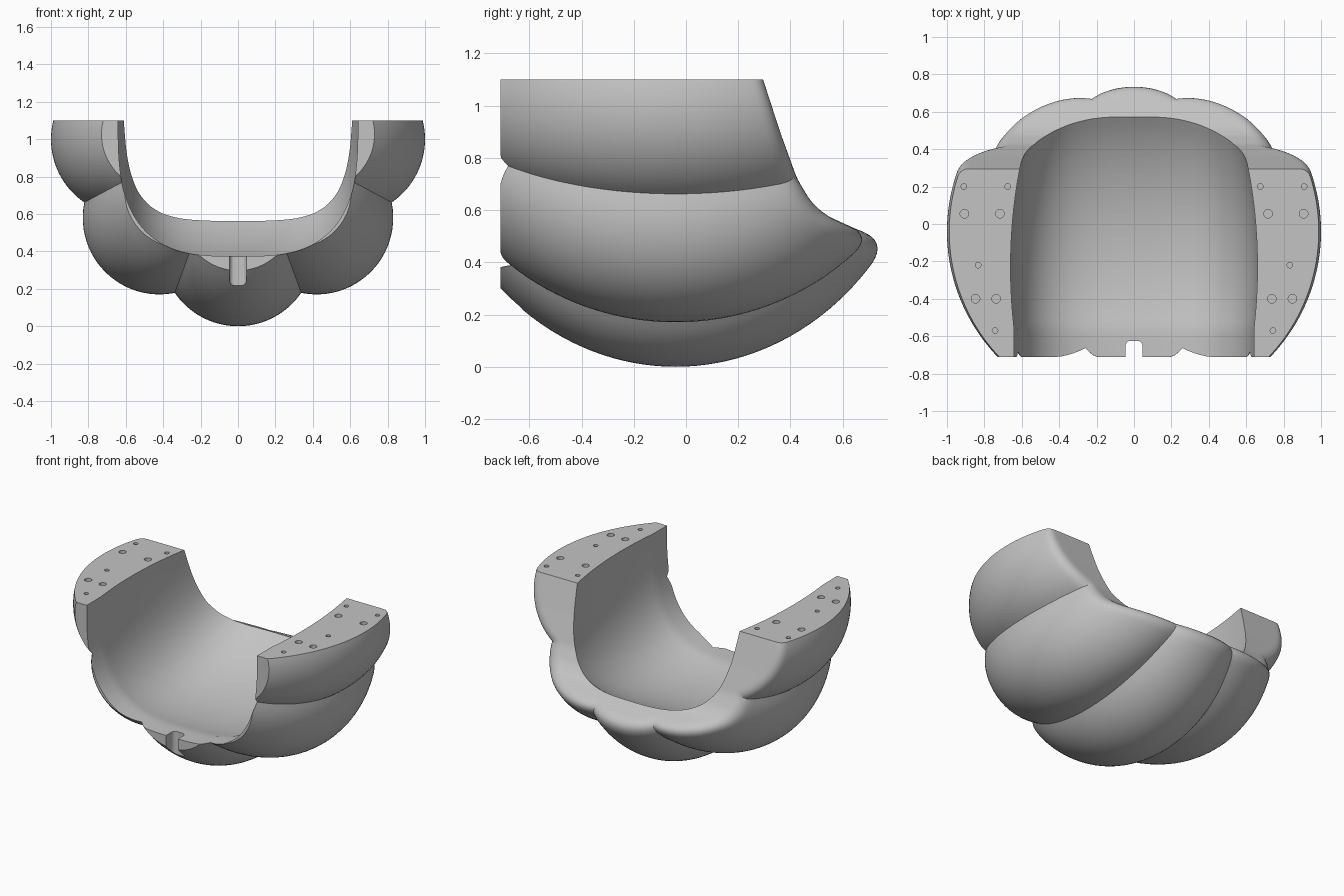
import bpy, bmesh, math
from mathutils import Vector, Matrix

cube = bpy.data.objects.get("Cube")
if cube:
    bpy.data.objects.remove(cube, do_unlink=True)

TOP, FRONT = 1.1, -0.71
LOBE_R = 0.41
# Lobe centres as (sideways, down) from the long axis
LOBES = [Vector((0.59, 0.10)), Vector((0.42, 0.52)), Vector((0, 0.69))]
LOBES += [Vector((-c.x, c.y)) for c in LOBES[1::-1]]
# Back rim outline as (height, y), top to bottom
RIM = [(1.1, 0.295), (0.9, 0.36), (0.72, 0.425), (0.64, 0.473), (0.6, 0.51),
       (0.575, 0.545), (0.555, 0.59), (0.53, 0.645), (0.485, 0.76), (0.3, 1.2)]


def bisect(f, lo, hi):
    """Root of a function that rises from negative to positive."""
    for _ in range(40):
        mid = (lo + hi) / 2
        if f(mid) < 0:
            lo = mid
        else:
            hi = mid
    return (lo + hi) / 2


def rim_y(z):
    for (z0, y0), (z1, y1) in zip(RIM, RIM[1:]):
        if z >= z1:
            return y0 + (y1 - y0) * (z0 - z) / (z0 - z1)
    return RIM[-1][1]


def lobe_radius(a):
    """Farthest lobe circle hit by a ray from the axis."""
    d = Vector((math.cos(a), math.sin(a)))
    best = 0
    for c in LOBES:
        along = c.dot(d)
        disc = along ** 2 - c.length_squared + LOBE_R ** 2
        if disc > 0:
            best = max(best, along + math.sqrt(disc))
    return best


def swell(y, centre, half):
    return math.sqrt(max(0.0, 1 - ((y - centre) / half) ** 2))


def inner_radius(a, y):
    """Rounded U cavity, straight near the front."""
    y = max(y, -0.56)
    w = 0.66 * swell(y, -0.23, 1.38)
    d = 0.77 * swell(y, -0.2, 1.08)
    return (abs(math.cos(a) / w) ** 3 + abs(math.sin(a) / d) ** 3) ** (-1 / 3)


def profile(a):
    """Closed section of the shell in (y, radius) at one angle."""
    big, s = lobe_radius(a), abs(math.sin(a))

    def outer(y):
        return Vector((y, big * swell(y, -0.04, 0.98)))

    def inner(y):
        return Vector((y, inner_radius(a, y)))

    def rim(r):
        return Vector((rim_y(TOP - r * s), r))

    # Front edge moves back where a groove cuts through the wall
    start = FRONT
    gap = lambda y: outer(y).y - inner(y).y - 0.002
    if gap(start) < 0:
        start = bisect(gap, FRONT, -0.4)
    corner = outer(bisect(lambda y: y - rim(outer(y).y).x, 0, 0.93))
    end = inner(bisect(lambda y: y - rim(inner(y).y).x, 0, 0.85))

    # Rounded outer edge of the back rim
    f = min(0.045 + 0.06 * s, 0.65 * (corner - end).length)
    ya = bisect(lambda y: f - (outer(y) - corner).length, 0, corner.x)
    rb = bisect(lambda r: f - (rim(r) - corner).length, end.y, corner.y)
    A, B = outer(ya), rim(rb)

    pts = [outer(start + (ya - start) * i / 36) for i in range(36)]
    for i in range(9):
        t = i / 8
        pts.append(A * (1 - t) ** 2 + corner * 2 * t * (1 - t) + B * t * t)
    pts += [rim(rb + (end.y - rb) * i / 10) for i in range(1, 10)]
    pts += [inner(end.x + (start - end.x) * i / 32) for i in range(33)]
    return pts


# Angles, with a row exactly on every groove between lobes
stops = [0]
for c, n in zip(LOBES, LOBES[1:]):
    mid, half = (c + n) / 2, (n - c) / 2
    out = Vector((half.y, -half.x)).normalized()
    if out.dot(mid) < 0:
        out = -out
    p = mid + out * math.sqrt(LOBE_R ** 2 - half.length_squared)
    stops.append(math.atan2(p.y, p.x))
stops.append(math.pi)
angles = [a + (b - a) * i / 24 for a, b in zip(stops, stops[1:]) for i in range(24)]
angles.append(math.pi)

# Lobed shell
bm = bmesh.new()
rows = []
for a in angles:
    rows.append([bm.verts.new((p.y * math.cos(a), p.x, TOP - p.y * math.sin(a)))
                 for p in profile(a)])
for r0, r1 in zip(rows, rows[1:]):
    for i in range(len(r0)):
        j = (i + 1) % len(r0)
        bm.faces.new((r0[i], r0[j], r1[j], r1[i]))
bm.faces.new(rows[0])
bm.faces.new(rows[-1])
bmesh.ops.recalc_face_normals(bm, faces=bm.faces)


def make_object(name, bm):
    mesh = bpy.data.meshes.new(name)
    bm.to_mesh(mesh)
    bm.free()
    ob = bpy.data.objects.new(name, mesh)
    bpy.context.collection.objects.link(ob)
    return ob


shell = make_object("lobed_shell", bm)
grey = bpy.data.materials.new("plain grey")
grey.use_nodes = True
colour = (0.55, 0.55, 0.55, 1)
grey.diffuse_color = colour
grey.node_tree.nodes["Principled BSDF"].inputs["Base Color"].default_value = colour
shell.data.materials.append(grey)

# Cutter: pin holes in the two flat tops, and the front slot
bm = bmesh.new()
SMALL, LARGE = 0.015, 0.023
HOLES = [(0.675, 0.2, SMALL), (0.91, 0.2, SMALL), (0.717, 0.055, LARGE),
         (0.907, 0.055, LARGE), (0.833, -0.22, SMALL), (0.737, -0.4, LARGE),
         (0.847, -0.4, LARGE), (0.743, -0.57, SMALL)]
for x, y, r in HOLES:
    for side in (1, -1):
        bmesh.ops.create_cone(bm, cap_ends=True, segments=20, radius1=r, radius2=r,
                              depth=0.16, matrix=Matrix.Translation((side * x, y, TOP)))
slot = bmesh.ops.create_cube(bm, size=1, matrix=Matrix.Translation((0, -0.725, 0.35))
                             @ Matrix.Diagonal((0.09, 0.2, 0.6, 1)))
edges = {e for v in slot["verts"] for e in v.link_edges
         if all(w.co.y > -0.7 for w in e.verts)
         and abs(e.verts[0].co.z - e.verts[1].co.z) > 0.1}
bmesh.ops.bevel(bm, geom=list(edges), offset=0.025, segments=5, profile=0.5,
                affect='EDGES')
cutter = make_object("hole_cutter", bm)
cutter.hide_render = True

cut = shell.modifiers.new("holes", 'BOOLEAN')
cut.operation, cut.solver, cut.object = 'DIFFERENCE', 'EXACT', cutter
bpy.ops.object.select_all(action='DESELECT')
bpy.context.view_layer.objects.active = shell
shell.select_set(True)
bpy.ops.object.modifier_apply(modifier=cut.name)
bpy.data.objects.remove(cutter, do_unlink=True)
bpy.ops.object.shade_smooth_by_angle(angle=math.radians(28))
